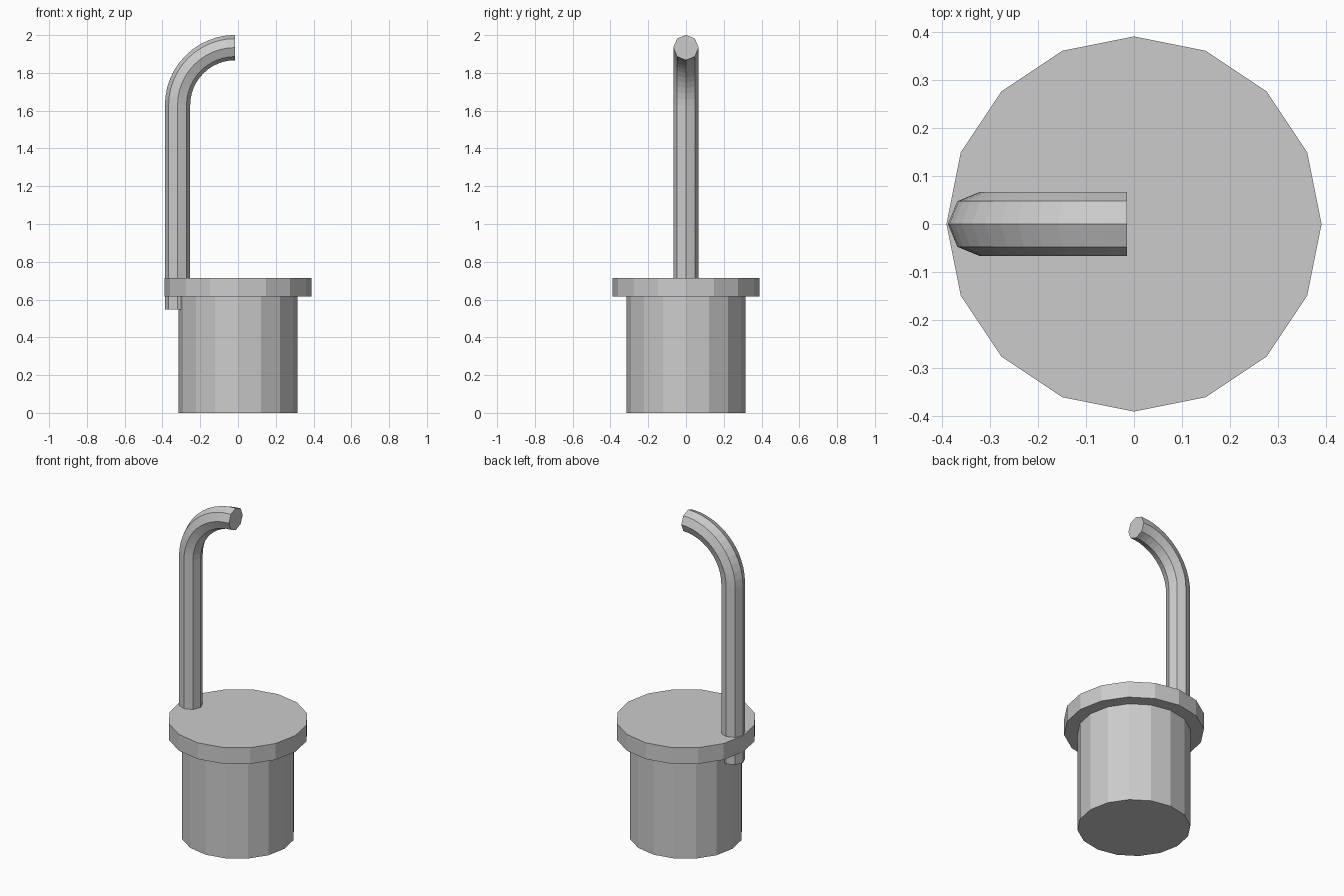
import bpy, bmesh
from math import cos, sin, pi

if "Cube" in bpy.data.objects:
    bpy.data.objects.remove(bpy.data.objects["Cube"])


def build(name, rings):
    """Bridge equal-sized rings into a closed, flat-shaded tube."""
    bm = bmesh.new()
    loops = [[bm.verts.new(p) for p in ring] for ring in rings]
    n = len(loops[0])
    for a, b in zip(loops, loops[1:]):
        for i in range(n):
            j = (i + 1) % n
            bm.faces.new((a[i], a[j], b[j], b[i]))
    bm.faces.new(loops[0])
    bm.faces.new(loops[-1])
    bmesh.ops.recalc_face_normals(bm, faces=bm.faces)
    mesh = bpy.data.meshes.new(name)
    bm.to_mesh(mesh)
    bm.free()
    obj = bpy.data.objects.new(name, mesh)
    bpy.context.collection.objects.link(obj)
    return obj


# Canister with overhanging rim: 16-sided stepped profile
profile = [(0.315, 0), (0.315, 0.615), (0.39, 0.615), (0.39, 0.715)]
build("canister", [[(r * cos(i * pi / 8), r * sin(i * pi / 8), z)
                    for i in range(16)] for r, z in profile])

# Bent pipe: 8-sided section, straight riser then a quarter-turn
PIPE_R, BEND_R, BEND_X, BEND_Z, STEPS = 0.067, 0.305, -0.015, 1.629, 12


def pipe_ring(angle, z):
    """Section facing along the bend at the given angle."""
    ring = []
    for i in range(8):
        r = BEND_R + PIPE_R * cos(i * pi / 4)
        ring.append((BEND_X - r * cos(angle), PIPE_R * sin(i * pi / 4),
                     z + r * sin(angle)))
    return ring


rings = [pipe_ring(0, 0.547)]
rings += [pipe_ring(k * pi / 2 / STEPS, BEND_Z) for k in range(STEPS + 1)]
build("bent_pipe", rings)
